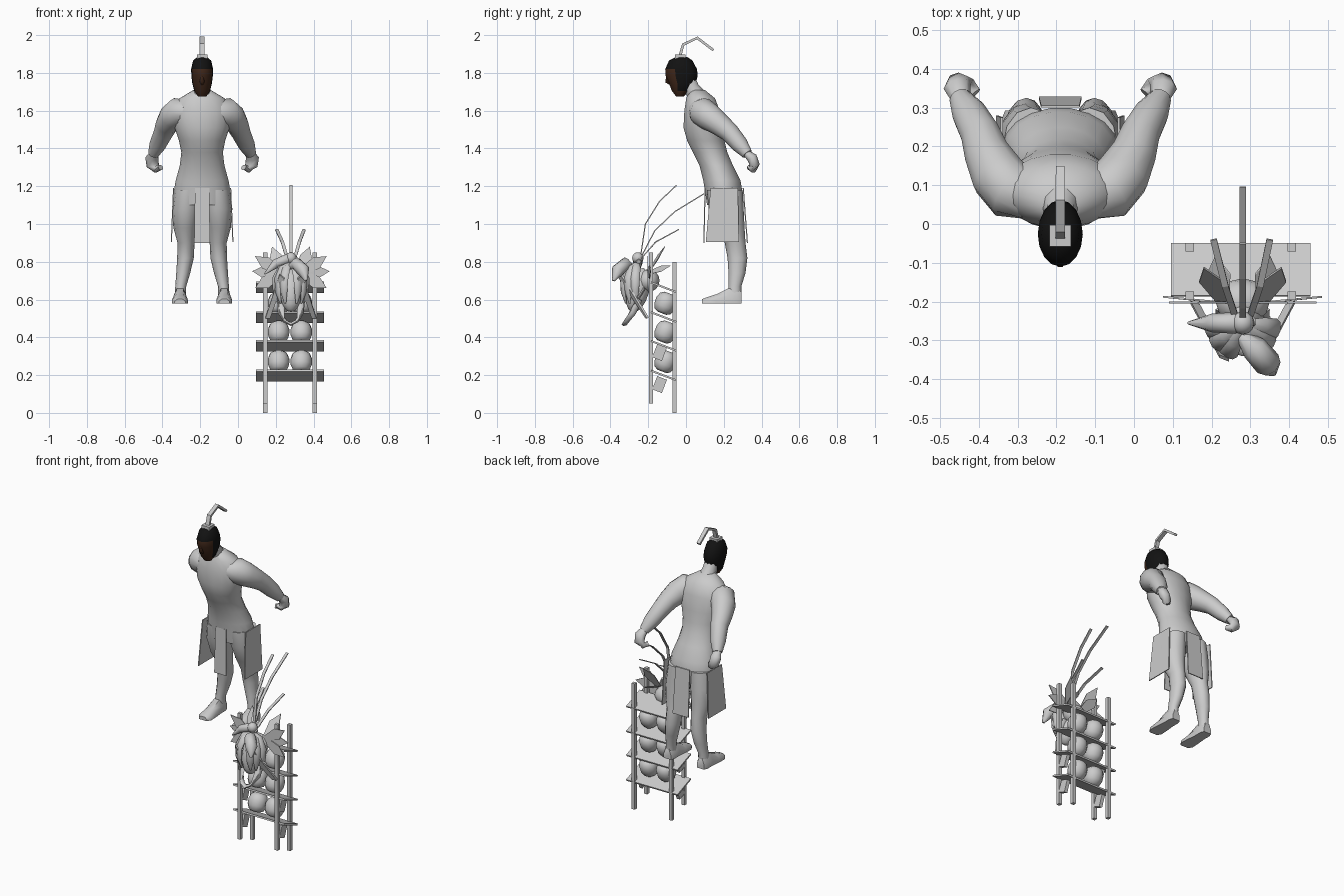
import bpy, bmesh, math
from mathutils import Vector, Matrix

if "Cube" in bpy.data.objects:
    bpy.data.objects.remove(bpy.data.objects["Cube"])

def material(name, rgb):
    m = bpy.data.materials.new(name)
    m.diffuse_color = (*rgb, 1)
    m.use_nodes = True
    m.node_tree.nodes["Principled BSDF"].inputs["Base Color"].default_value = m.diffuse_color
    return m

GREY = material("plain grey", (0.6, 0.6, 0.6))
BLACK = material("black hair", (0.006, 0.006, 0.006))
BROWN = material("brown skin", (0.05, 0.02, 0.01))
CX = -0.19   # centre line of the figure
RX = 0.275   # centre line of the rack

def finish(bm, name, mats=(GREY,), smooth=None):
    bmesh.ops.recalc_face_normals(bm, faces=bm.faces)
    me = bpy.data.meshes.new(name)
    bm.to_mesh(me)
    bm.free()
    ob = bpy.data.objects.new(name, me)
    bpy.context.collection.objects.link(ob)
    for m in mats:
        me.materials.append(m)
    if smooth:
        bpy.ops.object.select_all(action='DESELECT')
        ob.select_set(True)
        bpy.context.view_layer.objects.active = ob
        bpy.ops.object.shade_smooth_by_angle(angle=math.radians(smooth))
    return ob

def loft(name, rings, smooth=60, mats=(GREY,)):
    """Skin a list of closed point rings and cap both ends."""
    bm = bmesh.new()
    vs = [[bm.verts.new(p) for p in r] for r in rings]
    n = len(vs[0])
    for a, b in zip(vs, vs[1:]):
        for i in range(n):
            j = (i + 1) % n
            bm.faces.new((a[i], a[j], b[j], b[i]))
    bm.faces.new(vs[0])
    bm.faces.new(vs[-1])
    return finish(bm, name, mats, smooth)

def level_ring(x, hw, yf, yb, z, n=14):
    """Horizontal ellipse from its half width and its front and back y."""
    c, d = (yf + yb) / 2, (yb - yf) / 2
    return [(x + hw * math.cos(t), c + d * math.sin(t), z)
            for t in (2 * math.pi * i / n for i in range(n))]

def tube(name, pts, n=10, flat=1.0, ref=(1, 0, 0), smooth=60):
    """Tube along (x, y, z, radius) points; flat squeezes it across ref."""
    rings = []
    for i, p in enumerate(pts):
        a, b = Vector(pts[max(i - 1, 0)][:3]), Vector(pts[min(i + 1, len(pts) - 1)][:3])
        t = (b - a).normalized()
        v = t.cross(Vector(ref)).normalized()
        u = v.cross(t)
        c, r = Vector(p[:3]), p[3]
        off = math.pi / 4 if n == 4 else 0
        rings.append([c + u * r * math.cos(2 * math.pi * k / n + off)
                      + v * r * flat * math.sin(2 * math.pi * k / n + off) for k in range(n)])
    return loft(name, rings, smooth)

def box(name, centre, size, rx=0.0):
    bm = bmesh.new()
    bmesh.ops.create_cube(bm, size=1, matrix=Matrix.Translation(centre)
                          @ Matrix.Rotation(rx, 4, 'X') @ Matrix.Diagonal((*size, 1)))
    return finish(bm, name)

def plate(name, pts, thick):
    """Thin flat plate from an outline and a thickness vector."""
    return loft(name, [[Vector(p) for p in pts], [Vector(p) + Vector(thick) for p in pts]], None)

# ---- Torso, leaning forward: half width, front y, back y, z
torso = [(.045, .02, .10, 1.71), (.12, .0, .155, 1.665), (.155, -.01, .18, 1.60),
         (.145, -.015, .195, 1.51), (.122, .005, .205, 1.44), (.11, .035, .22, 1.38),
         (.118, .07, .25, 1.31), (.14, .09, .29, 1.23), (.15, .10, .30, 1.17),
         (.14, .11, .30, 1.10)]
loft("torso", [level_ring(CX, *r, n=18) for r in torso])
tube("neck", [(CX, .07, 1.66, .055), (CX, .03, 1.72, .042), (CX, -.0, 1.79, .04)])

# ---- Head: hair above and behind, skin on the face
head = [(.025, -.05, .005, 1.885), (.048, -.09, .035, 1.865), (.058, -.11, .058, 1.82),
        (.057, -.108, .062, 1.785), (.052, -.09, .052, 1.745), (.042, -.075, .02, 1.705),
        (.022, -.052, -.012, 1.675)]
ob = loft("head", [level_ring(CX, *r, n=16) for r in head], 50, (BLACK, BROWN))
for f in ob.data.polygons:
    c = f.center
    f.material_index = int((c.y < -.045 and c.z < 1.81) or c.z < 1.70)
tube("nose", [(CX, -.100, 1.785, .005), (CX, -.100, 1.755, .013), (CX, -.08, 1.74, .008)], 6)
ob = bpy.data.objects["nose"]
ob.data.materials[0] = BROWN

# ---- Topknot band and hanging strip
box("hair_band", (CX, -.03, 1.885), (.055, .055, .025))
tube("hair_strip", [(CX, -.035, 1.88, .018), (CX, -.015, 1.95, .018), (CX, .06, 1.985, .018),
                    (CX, .145, 1.92, .016)], 4, .6, smooth=None)

# ---- Arms, hands, legs and feet on both sides
arm = [(.08, .07, 1.60, .06), (.125, .085, 1.595, .076), (.16, .125, 1.565, .072),
       (.188, .18, 1.525, .06), (.205, .23, 1.485, .052), (.235, .285, 1.42, .045),
       (.258, .325, 1.37, .029)]
hand = [(.256, .32, 1.375, .024), (.266, .35, 1.35, .035), (.262, .363, 1.315, .034),
        (.24, .355, 1.292, .026), (.22, .335, 1.30, .018)]
leg = [(.075, .072, .11, .30, 1.18), (.085, .075, .12, .305, 1.08), (.09, .062, .16, .31, .98),
       (.085, .045, .205, .315, .90), (.088, .044, .22, .325, .82), (.1, .037, .225, .315, .74),
       (.113, .029, .225, .293, .67), (.116, .03, .22, .293, .61)]
foot = [(.293, .025, .64), (.27, .034, .66), (.22, .034, .658), (.16, .04, .628),
        (.11, .042, .612), (.085, .028, .602)]
for s, side in ((-1, "left"), (1, "right")):
    tube(side + "_arm", [(CX + s * x, y, z, r) for x, y, z, r in arm], 12)
    tube(side + "_hand", [(CX + s * x, y, z, r) for x, y, z, r in hand], 8, .8)
    loft(side + "_leg", [level_ring(CX + s * o, *r, n=12) for o, *r in leg])
    fx = CX + s * .117
    loft(side + "_foot", [[(fx - w, y, .58), (fx + w, y, .58), (fx + w, y, (.58 + h) / 2),
                           (fx + w * .5, y, h), (fx - w * .5, y, h), (fx - w, y, (.58 + h) / 2)]
                          for y, w, h in foot], 50)
    # side skirt panel
    x1, x2 = CX + s * .148, CX + s * .16
    plate(side + "_skirt_panel", [(x1, .13, 1.19), (x1, .275, 1.19), (x2, .28, .905),
                                  (x2, .105, .905)], (s * .006, 0, 0))

# ---- Front and back skirt panels
for name, y1, y2, w in (("front_skirt_panel", .098, .092, .042), ("back_skirt_panel", .30, .322, .055)):
    plate(name, [(CX - w * .9, y1, 1.19), (CX + w * .9, y1, 1.19), (CX + w, y2, .9),
                 (CX - w, y2, .9)], (0, .006, 0))

# ---- Rack: four posts, tilted shelves, brackets
TILT = -math.radians(21)
for s in (-1, 1):
    x = RX + s * .131
    box("front_post", (x, -.185, .45), (.022, .022, .80))
    box("back_post", (x, -.06, .40), (.022, .022, .80))
    for z in (.15, .32):
        box("shelf_bracket", (x, -.14, z), (.022, .055, .075), TILT)
for z in (.198, .355, .507, .665):
    box("shelf", (RX, -.118, z), (.36, .145, .01), TILT)

# ---- Pots in pairs on three shelves
profile = [(.024, -.056), (.045, -.045), (.056, -.018), (.057, .015), (.047, .042), (.026, .056)]
for z in (.272, .428, .58):
    for s in (-1, 1):
        m = Matrix.Translation((RX + s * .06, -.108, z)) @ Matrix.Rotation(TILT, 4, 'X')
        loft("pot", [[m @ Vector((r * math.cos(k * math.pi / 6), r * math.sin(k * math.pi / 6), h))
                      for k in range(12)] for r, h in profile], 50)

# ---- Bundle in front: core, draped pods, crown knob
def egg(name, centre, size, rx=0.0, rz=0.0):
    bm = bmesh.new()
    bmesh.ops.create_uvsphere(bm, u_segments=12, v_segments=8, radius=1,
                              matrix=Matrix.Translation(centre) @ Matrix.Rotation(rz, 4, 'Z')
                              @ Matrix.Rotation(rx, 4, 'X') @ Matrix.Diagonal((*size, 1)))
    return finish(bm, name, smooth=60)

BX = .28
egg("bundle_core", (BX, -.255, .65), (.06, .06, .12), -.25)
egg("crown_knob", (BX, -.255, .82), (.03, .03, .03))
egg("bundle_back", (BX, -.20, .70), (.07, .06, .06))
for a in (-80, -52, -26, 26, 52, 80):
    dx, dy = math.sin(math.radians(a)), -math.cos(math.radians(a))
    path = [(.015, .79, .012), (.055, .77, .024), (.085, .71, .026), (.085, .64, .02), (.07, .58, .006)]
    tube("draped_pod", [(BX + dx * r, -.255 + dy * r, z, w) for r, z, w in path], 8, .6, (-dy, dx, 0))

# two curling pods near the top
tube("left_pod", [(.31, -.25, .80, .012), (.26, -.255, .815, .028), (.20, -.255, .79, .024),
                  (.14, -.255, .735, .004)], 8, ref=(0, 1, 0))
tube("right_pod", [(.27, -.28, .77, .012), (.31, -.32, .79, .034), (.345, -.36, .755, .036),
                   (.36, -.385, .70, .008)], 8, ref=(1, 1, 0))

# lower loop and slanted straps
loop = [(-.065, -.245, .60, .014), (-.06, -.28, .53, .016), (-.03, -.315, .485, .016), (0, -.325, .47, .016),
        (.03, -.315, .485, .016), (.06, -.28, .53, .016), (.065, -.245, .60, .014)]
tube("lower_loop", [(BX + x, y, z, r) for x, y, z, r in loop], 6, .6, (0, 1, .2))
for s in (-1, 1):
    plate("strap", [(BX + s * .135, -.205, .50), (BX + s * .11, -.215, .50),
                    (BX + s * .035, -.355, .71), (BX + s * .06, -.345, .73)], (0, .008, .006))
    tube("hanging_spike", [(BX + s * .05, -.22, .66, .02), (BX + s * .05, -.28, .56, .016),
                           (BX + s * .035, -.325, .485, .003)], 6, .4)
    # pointed leaves fanned sideways and backwards
    for tx, ty, tz in ((.19, -.205, .83), (.205, -.19, .75), (.19, -.205, .66),
                       (.10, -.115, .88), (.07, -.085, .78)):
        base, tip = Vector((BX + s * .05, -.205, .74)), Vector((BX + s * tx, ty, tz))
        d = tip - base
        side = d.cross(Vector((0, 1, 0))).normalized() * .034
        mid = base + d * .6
        plate("leaf", [base - side * .5, mid - side, tip, mid + side, base + side * .5], (0, .005, 0))

# ---- Bent reeds rising from the bundle
reeds = [("long_reed", [(BX, -.24, .83), (BX, -.215, 1.0), (BX, -.14, 1.12), (BX, -.05, 1.205)]),
         ("long_reed", [(BX, -.235, .83), (BX, -.165, .965), (BX, -.06, 1.065), (BX, .095, 1.16)]),
         ("short_reed", [(.26, -.235, .82), (.235, -.16, .905), (.205, -.04, .97)]),
         ("short_reed", [(.30, -.235, .82), (.325, -.16, .905), (.35, -.04, .97)])]
for name, pts in reeds:
    tube(name, [(*p, .012) for p in pts], 4, .35, smooth=None)
